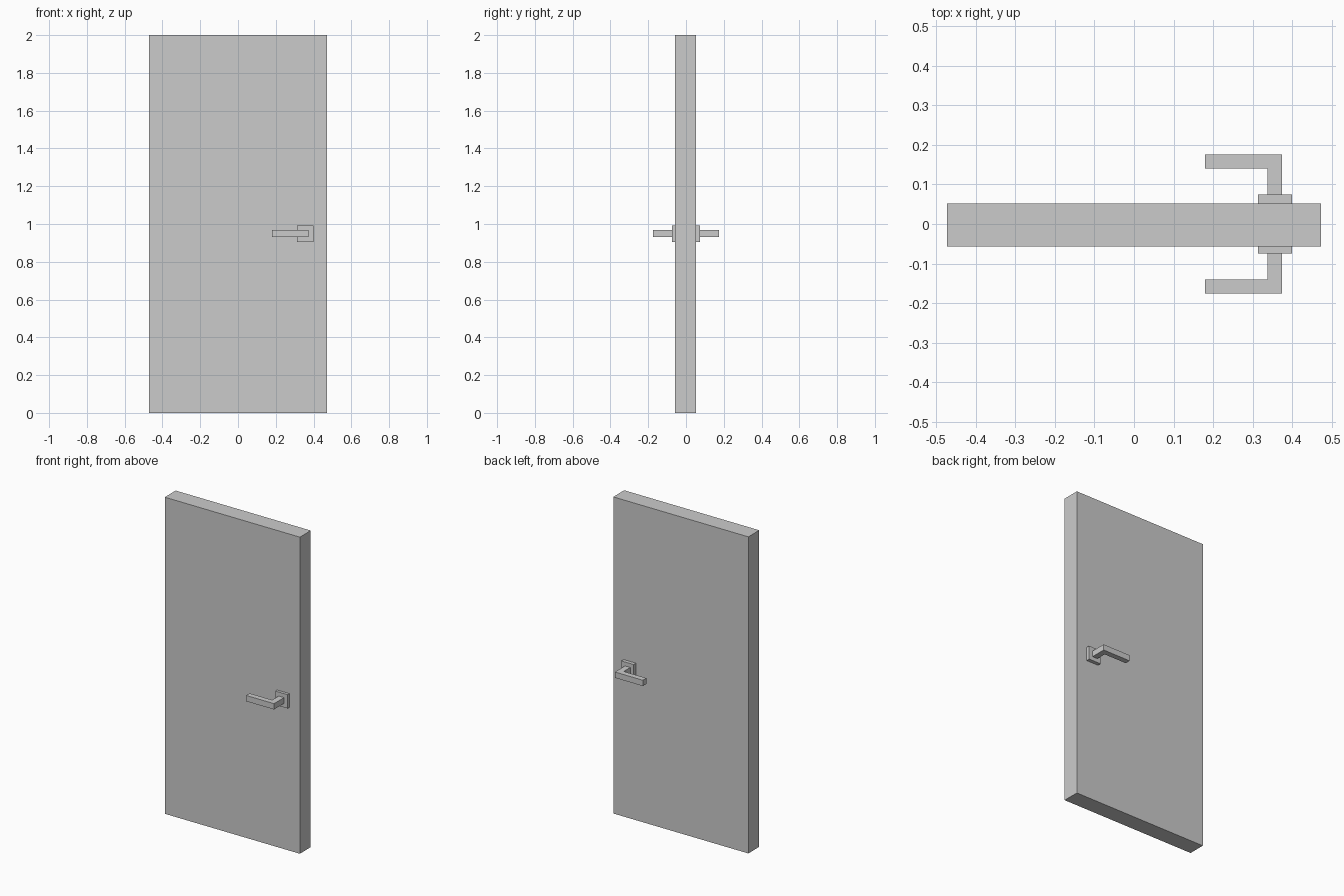
import bpy, bmesh

if "Cube" in bpy.data.objects:
    bpy.data.objects.remove(bpy.data.objects["Cube"])


def prism(name, outline, z0, z1):
    """Extrude an XY outline from z0 up to z1."""
    bm = bmesh.new()
    face = bm.faces.new([bm.verts.new((x, y, z0)) for x, y in outline])
    ext = bmesh.ops.extrude_face_region(bm, geom=[face])
    top = [v for v in ext["geom"] if isinstance(v, bmesh.types.BMVert)]
    bmesh.ops.translate(bm, verts=top, vec=(0, 0, z1 - z0))
    bmesh.ops.recalc_face_normals(bm, faces=bm.faces)
    mesh = bpy.data.meshes.new(name)
    bm.to_mesh(mesh)
    bm.free()
    obj = bpy.data.objects.new(name, mesh)
    bpy.context.collection.objects.link(obj)
    return obj


def rect(x0, x1, y0, y1):
    return [(x0, y0), (x1, y0), (x1, y1), (x0, y1)]


# Door slab, set slightly forward of the handle centre line
prism("door_panel", rect(-0.472, 0.472, -0.057, 0.052), 0.0, 2.0)

# Front rosette and L-shaped lever, mirrored to the back
rosette = prism("handle_rosette", rect(0.313, 0.399, -0.075, -0.045), 0.905, 0.992)
lever = prism("handle_lever", [
    (0.337, -0.070), (0.374, -0.070), (0.374, -0.175),
    (0.179, -0.175), (0.179, -0.140), (0.337, -0.140)], 0.930, 0.967)
for part in (rosette, lever):
    mirror = part.modifiers.new("back_side", "MIRROR")
    mirror.use_axis = (False, True, False)
    mirror.use_mirror_merge = False
